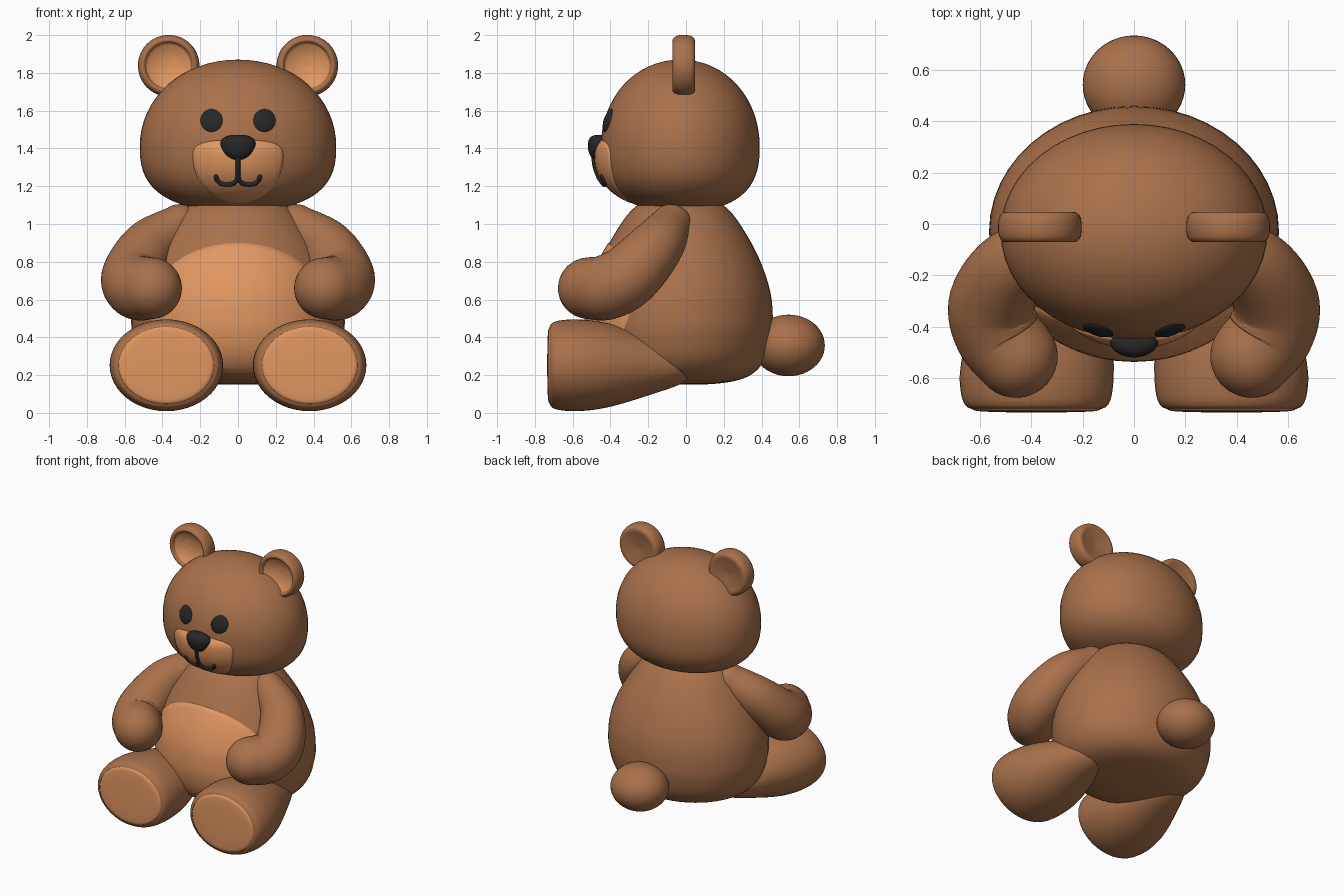
import bpy, bmesh
from math import sin, cos, pi, copysign
from mathutils import Vector as V
from mathutils.bvhtree import BVHTree

if "Cube" in bpy.data.objects:
    bpy.data.objects.remove(bpy.data.objects["Cube"])

def material(name, col):
    m = bpy.data.materials.new(name)
    m.diffuse_color = (*col, 1)
    m.use_nodes = True
    m.node_tree.nodes["Principled BSDF"].inputs["Base Color"].default_value = m.diffuse_color
    return m

BROWN = material("brown_fur", (0.40, 0.165, 0.07))
TAN = material("tan_fur", (0.76, 0.31, 0.12))
BLACK = material("black", (0.02, 0.02, 0.02))
N = 48

def spw(x, n):
    return copysign(abs(x) ** (2 / n), x)

def ellipse(c, u, v):
    c, u, v = V(c), V(u), V(v)
    return [c + u * cos(2 * pi * i / N) + v * sin(2 * pi * i / N) for i in range(N)]

def spline(keys, steps=8):
    # smooth interpolation through tuples of numbers
    k = [V(p) for p in keys]
    k = [2 * k[0] - k[1]] + k + [2 * k[-1] - k[-2]]
    out = []
    for a, b, c, d in zip(k, k[1:], k[2:], k[3:]):
        for j in range(steps):
            t = j / steps
            out.append(0.5 * (2 * b + (c - a) * t + (2 * a - 5 * b + 4 * c - d) * t * t
                              + (3 * b - a - 3 * c + d) * t ** 3))
    return out + [k[-2]]

def loft(name, rings, mat, caps=(True, True)):
    bm = bmesh.new()
    vs = [[bm.verts.new(p) for p in r] for r in rings]
    for a, b in zip(vs, vs[1:]):
        for i in range(N):
            j = (i + 1) % N
            bm.faces.new((a[i], a[j], b[j], b[i]))
    for ring, cap in ((vs[0], caps[0]), (vs[-1], caps[1])):
        if cap:
            bm.faces.new(ring)
    bmesh.ops.recalc_face_normals(bm, faces=bm.faces)
    tree = BVHTree.FromBMesh(bm)
    me = bpy.data.meshes.new(name)
    bm.to_mesh(me)
    bm.free()
    me.materials.append(mat)
    me.polygons.foreach_set("use_smooth", [True] * len(me.polygons))
    ob = bpy.data.objects.new(name, me)
    bpy.context.collection.objects.link(ob)
    return tree

def surface_y(tree, x, z):
    hit = tree.ray_cast(V((x, -3, z)), V((0, 1, 0)))[0]
    return hit.y if hit else 0

def patch(name, tree, cx, cz, rx, up, down, dome, mat, n=2, lift=0.006):
    # padded patch laid on the front of another part
    rings = []
    for s in [0.01] + [k / 14 for k in range(1, 15)] + [1.001]:
        ring = []
        for i in range(N):
            c, d = cos(2 * pi * i / N), sin(2 * pi * i / N)
            m = n if d > 0 else 2
            x = cx + s * rx * spw(c, m)
            z = cz + s * (up if d > 0 else down) * spw(d, m)
            off = -0.02 if s > 1 else lift + dome * (1 - s ** 2.5)
            ring.append(V((x, surface_y(tree, x, z) - off, z)))
        rings.append(ring)
    return loft(name, rings, mat, (True, False))

def tube(name, keys, mat, steps=8):
    # swept limb with rounded ends; keys are (x, y, z, radius)
    pts = spline(keys, steps)
    pos, rad = [p.to_3d() for p in pts], [p[3] for p in pts]
    a, b = (pos[0] - pos[1]).normalized(), (pos[-1] - pos[-2]).normalized()
    angs = [pi / 2 * k / 8 for k in range(1, 8)] + [pi / 2 * 0.99]
    stations = [(pos[0] + a * rad[0] * sin(t), rad[0] * cos(t), -a) for t in reversed(angs)]
    for i, p in enumerate(pos):
        t = pos[min(i + 1, len(pos) - 1)] - pos[max(i - 1, 0)]
        stations.append((p, rad[i], t.normalized()))
    stations += [(pos[-1] + b * rad[-1] * sin(t), rad[-1] * cos(t), b) for t in angs]
    rings, u = [], None
    for p, r, t in stations:
        u = t.orthogonal() if u is None else u - t * u.dot(t)
        u.normalize()
        rings.append(ellipse(p, u * r, t.cross(u) * r))
    loft(name, rings, mat)

# body
prof = [(0.002, 0.15), (0.2, 0.153), (0.36, 0.175), (0.46, 0.22), (0.525, 0.30), (0.558, 0.41), (0.565, 0.5),
        (0.55, 0.64), (0.49, 0.8), (0.40, 0.95), (0.29, 1.08), (0.15, 1.15), (0.01, 1.17)]
body = loft("body", [ellipse((0, -0.03, z), (r, 0, 0), (0, r * 0.867, 0)) for r, z in spline(prof, 4)], BROWN)
patch("belly_patch", body, 0, 0.55, 0.47, 0.35, 0.34, 0.012, TAN)

# head
rings = []
for k in range(33):
    t = -pi / 2 * 0.995 + pi * 0.995 * k / 32
    n, h = (2.6, 0.34) if t < 0 else (2.05, 0.46)
    r, z = spw(cos(t), n), 1.41 + h * spw(sin(t), n)
    rings.append(ellipse((0, -0.03, z), (0.52 * r, 0, 0), (0, 0.42 * r, 0)))
head = loft("head", rings, BROWN)

# face
muzzle = patch("muzzle", head, 0, 1.36, 0.24, 0.085, 0.25, 0.032, TAN, 3)
rings = []
for k in range(25):
    t = (-pi / 2 + pi * k / 24) * 0.995
    r, z = spw(cos(t), 2.4), spw(sin(t), 2.4)
    w = r * (0.09 + 0.018 * z)
    rings.append(ellipse((0, -0.457 - 0.008 * z, 1.402 + 0.07 * z), (w, 0, 0), (0, r * 0.062, 0)))
loft("nose", rings, BLACK)

def on_muzzle(x, z):
    return (x, surface_y(muzzle, x, z) - 0.004, z, 0.012)

tube("mouth_line", [on_muzzle(0, z) for z in (1.36, 1.3, 1.25)], BLACK, 3)

# paired parts
for s, side in ((-1, "right"), (1, "left")):
    patch("eye_" + side, head, s * 0.14, 1.548, 0.058, 0.06, 0.06, 0.012, BLACK)
    arc = [on_muzzle(s * (0.058 - 0.058 * cos(a)), 1.25 - 0.042 * sin(a))
           for a in [pi * k / 6 for k in range(7)]]
    tube("smile_" + side, arc, BLACK, 3)

    # ear: rim lathed about y, with a dished inner disc
    def disc(keys):
        return [ellipse((s * 0.367, y, 1.838), (r, 0, 0), (0, 0, r)) for r, y in spline(keys, 4)]
    loft("ear_" + side, disc([(0.117, -0.045), (0.125, -0.064), (0.14, -0.07), (0.157, -0.052), (0.163, -0.015),
                              (0.157, 0.028), (0.135, 0.047), (0.09, 0.04), (0.002, 0.028)]), BROWN, (False, True))
    loft("inner_ear_" + side, disc([(0.12, -0.052), (0.105, -0.042), (0.06, -0.024), (0.002, -0.016)]),
         TAN, (False, True))

    # arm
    tube("arm_" + side, [(s * 0.31, -0.08, 0.995, 0.11), (s * 0.47, -0.16, 0.88, 0.145),
                         (s * 0.552, -0.3, 0.73, 0.168), (s * 0.53, -0.42, 0.665, 0.172),
                         (s * 0.46, -0.515, 0.66, 0.163)], BROWN)

    # leg and sole
    def leg(keys):
        return [ellipse((s * (0.38 - 0.06 * max(0, y + 0.6)), y, 0.252), (f * 0.3, 0, 0), (0, 0, f * 0.243))
                for f, y in spline(keys, 5)]
    loft("leg_" + side, leg([(0.84, -0.722), (0.92, -0.708), (0.975, -0.67), (1, -0.59), (0.965, -0.48),
                             (0.86, -0.36), (0.63, -0.18), (0.43, -0.04), (0.25, 0.02), (0.01, 0.04)]),
         BROWN, (False, True))
    loft("sole_" + side, leg([(0.005, -0.735), (0.4, -0.734), (0.7, -0.731), (0.82, -0.725), (0.85, -0.71)]),
         TAN, (True, False))

# tail
loft("tail", [ellipse((0, 0.543, 0.357 + 0.163 * sin(t)), (0.2 * cos(t), 0, 0), (0, 0.192 * cos(t), 0))
              for t in [(-pi / 2 + pi * k / 24) * 0.995 for k in range(25)]], BROWN)
